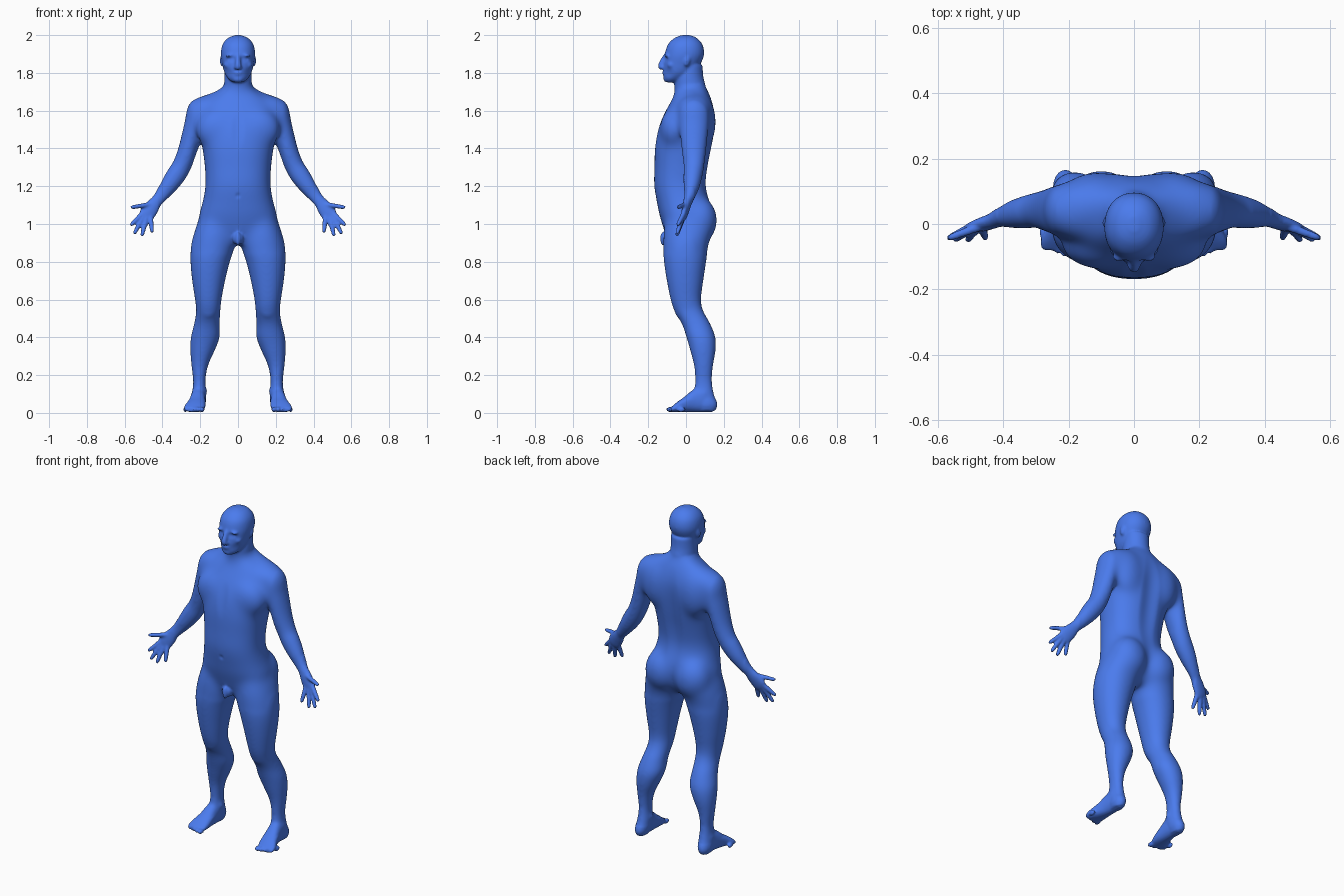
import bpy, bmesh, math
from mathutils import Vector, Matrix

bm = bmesh.new()
X, Y, Z = Vector((1, 0, 0)), Vector((0, 1, 0)), Vector((0, 0, 1))


def spline(rows, steps=5):
    """Catmull-Rom interpolation of parameter rows."""
    out = []
    for i in range(len(rows) - 1):
        p = [rows[max(i - 1, 0)], rows[i], rows[i + 1], rows[min(i + 2, len(rows) - 1)]]
        for k in range(steps):
            t = k / steps
            out.append([0.5 * (2 * b + (c - a) * t + (2 * a - 5 * b + 4 * c - d) * t * t
                               + (3 * b - a - 3 * c + d) * t ** 3) for a, b, c, d in zip(*p)])
    return out + [list(rows[-1])]


def skin(rings, side=1, power=2.0, n=32):
    """Closed tube through rings of (centre, u axis, v axis)."""
    loops = []
    for c, u, v in rings:
        loop = []
        for k in range(n):
            a = 2 * math.pi * k / n
            ca, sa = math.cos(a), math.sin(a)
            p = c + u * math.copysign(abs(ca) ** (2 / power), ca) + v * math.copysign(abs(sa) ** (2 / power), sa)
            loop.append(bm.verts.new((p.x * side, p.y, p.z)))
        loops.append(loop)
    for a, b in zip(loops, loops[1:]):
        for k in range(n):
            bm.faces.new((a[k], a[(k + 1) % n], b[(k + 1) % n], b[k]))
    bm.faces.new(loops[0])
    bm.faces.new(loops[-1])


def stack(rows, side=1, power=2.0):
    """Horizontal sections: z, x0, x1, y0, y1."""
    skin([(Vector(((x0 + x1) / 2, (y0 + y1) / 2, z)), X * (x1 - x0) / 2, Y * (y1 - y0) / 2)
          for z, x0, x1, y0, y1 in spline(rows)], side, power)


def limb(rows, side=1, n=32):
    """Sections square to a path: x, y, z, in-plane radius, depth radius."""
    pts = spline(rows)
    rings = []
    for i, r in enumerate(pts):
        t = Vector(pts[min(i + 1, len(pts) - 1)][:3]) - Vector(pts[max(i - 1, 0)][:3])
        u = t.cross(Y).normalized()
        rings.append((Vector(r[:3]), u * r[3], u.cross(t).normalized() * r[4]))
    skin(rings, side, n=n)


def blob(c, r, side=1, rot=(0, 0, 0)):
    m = Matrix.Translation((c[0] * side, c[1], c[2]))
    for ang, ax in zip(rot, "XYZ"):
        m = m @ Matrix.Rotation(math.radians(ang * (1 if ax == "X" else side)), 4, ax)
    bmesh.ops.create_uvsphere(bm, u_segments=24, v_segments=16, radius=1,
                              matrix=m @ Matrix.Diagonal((*r, 1)))


# torso
stack([(z, -w, w, a, b) for z, w, a, b in [
    (.90, .10, -.09, .08), (.97, .185, -.117, .11), (1.05, .207, -.142, .13), (1.1, .193, -.152, .13),
    (1.2, .174, -.17, .108), (1.3, .177, -.168, .12), (1.4, .189, -.166, .14), (1.5, .2, -.15, .152),
    (1.58, .205, -.118, .154), (1.64, .185, -.085, .142), (1.685, .13, -.062, .127), (1.715, .08, -.052, .112)]],
    power=2.3)
# neck
stack([(1.62, -.1, .1, -.07, .13), (1.68, -.087, .087, -.062, .122), (1.73, -.075, .075, -.062, .105),
       (1.78, -.072, .072, -.06, .092), (1.84, -.07, .07, -.04, .088)])
# head
stack([(z, -w, w, a, b) for z, w, a, b in [
    (1.75, .025, -.108, -.06), (1.765, .048, -.116, -.01), (1.80, .071, -.12, .04), (1.85, .084, -.118, .078),
    (1.90, .091, -.112, .096), (1.95, .082, -.096, .087), (1.984, .054, -.062, .058), (2.0, .014, -.022, .022)]],
    power=2.15)
# nose, lips, chin
limb([(0, -.106, 1.892, .013, .014), (0, -.12, 1.864, .014, .017), (0, -.133, 1.836, .017, .016),
      (0, -.124, 1.822, .017, .012)], n=16)
blob((0, -.113, 1.803), (.026, .014, .006))
blob((0, -.112, 1.793), (.022, .013, .006))
blob((0, -.104, 1.768), (.028, .016, .017))
# groin
blob((0, -.10, .925), (.03, .03, .035))
blob((0, -.122, .922), (.014, .015, .036))

for s in (1, -1):
    # brow, nostril, cheekbone, ear
    blob((.033, -.094, 1.893), (.036, .019, .010), s, (0, 8, -18))
    blob((.015, -.12, 1.828), (.009, .013, .009), s)
    blob((.05, -.075, 1.842), (.026, .026, .022), s)
    blob((.086, .006, 1.864), (.010, .016, .030), s, (-12, 0, 12))
    # chest, shoulder blade, buttock
    blob((.10, -.062, 1.50), (.125, .078, .115), s)
    blob((.115, .095, 1.54), (.10, .065, .14), s)
    blob((.10, .07, 1.02), (.108, .098, .125), s)
    # trapezius and deltoid
    limb([(.03, .06, 1.70, .05, .05), (.11, .055, 1.655, .05, .065), (.19, .05, 1.62, .057, .075)], s)
    # arm and palm
    limb([(.12, .04, 1.61, .065, .095), (.187, .042, 1.594, .083, .09), (.228, .042, 1.52, .058, .079),
          (.265, .042, 1.39, .053, .065), (.297, .042, 1.31, .051, .055), (.327, .037, 1.26, .053, .051),
          (.365, .03, 1.205, .047, .044), (.405, .02, 1.15, .036, .031), (.43, .01, 1.12, .033, .024),
          (.458, 0, 1.085, .04, .021), (.482, -.009, 1.052, .042, .017), (.495, -.015, 1.034, .034, .013)], s)
    # fingers and thumb
    for a, b in [((.50, -.01, 1.06), (.569, -.045, .992)), ((.495, -.012, 1.05), (.55, -.049, .947)),
                 ((.483, -.013, 1.04), (.509, -.05, .936)), ((.464, -.01, 1.045), (.454, -.044, .954)),
                 ((.45, 0, 1.105), (.569, -.044, 1.088))]:
        a, b = Vector(a), Vector(b)
        limb([(*a.lerp(b, t), r, r) for t, r in
              [(0, .014), (.35, .013), (.65, .012), (.9, .0105), (1, .006)]], s, 16)
    # leg
    stack([(1.06, .04, .195, -.10, .12), (1.01, .02, .215, -.112, .132), (.95, .012, .235, -.121, .136),
           (.88, .016, .249, -.122, .118), (.8, .043, .252, -.117, .107), (.7, .068, .243, -.102, .092),
           (.6, .087, .228, -.082, .08), (.54, .093, .222, -.062, .092), (.47, .097, .233, -.022, .13),
           (.4, .097, .25, .002, .156), (.33, .123, .253, .022, .157), (.25, .158, .247, .042, .144),
           (.17, .172, .238, .048, .138), (.1, .168, .243, .043, .149), (.045, .172, .248, .05, .166),
           (.012, .185, .238, .065, .155)], s, 2.1)
    # kneecap and ankle bones
    blob((.157, -.033, .56), (.045, .03, .06), s)
    blob((.235, .095, .10), (.014, .02, .02), s)
    blob((.175, .085, .115), (.014, .02, .02), s)
    # foot
    skin([(Vector((x, y, (t + .005) / 2)), X * w, Z * (t - .005) / 2) for y, x, w, t in spline([
        (.14, .21, .03, .08), (.09, .21, .037, .13), (.04, .213, .041, .125), (-.01, .22, .048, .085),
        (-.05, .23, .055, .055), (-.072, .234, .05, .036), (-.08, .235, .04, .028)])], s, 2.3)
    for k in range(5):
        blob((.191 + .022 * k, -.082 + .007 * k * k / 2, .018), (.014 - .001 * k, .023, .014), s)

bmesh.ops.recalc_face_normals(bm, faces=bm.faces)
mesh = bpy.data.meshes.new("body")
bm.to_mesh(mesh)
bm.free()
body = bpy.data.objects.new("body", mesh)
bpy.context.collection.objects.link(body)

# fuse the parts into one skin
rm = body.modifiers.new("fuse", 'REMESH')
rm.mode = 'VOXEL'
rm.voxel_size = .006
dg = bpy.context.evaluated_depsgraph_get()
fused = bpy.data.meshes.new_from_object(body.evaluated_get(dg))
body.modifiers.clear()
body.data = fused
bm = bmesh.new()
bm.from_mesh(fused)


def push(c, r, offset):
    """Soft dent or bulge."""
    for v in bm.verts:
        d = sum(((v.co[i] - c[i]) / r[i]) ** 2 for i in range(3))
        if d < 1:
            v.co += Vector(offset) * (1 - d) ** 2


def relax(verts, times):
    for i in range(times):
        bmesh.ops.smooth_vert(bm, verts=verts, factor=.5, use_axis_x=True, use_axis_y=True, use_axis_z=True)


# blend trunk most, limbs less, hands, feet and face lightly
soft = [v for v in bm.verts if abs(v.co.x) < .42 and .07 < v.co.z < 1.74
        and not (abs(v.co.x) < .034 and v.co.y < -.085 and v.co.z < .965)]
relax([v for v in soft if abs(v.co.x) < .24 and v.co.z > .84], 90)
relax(soft, 22)
# spine, navel, breastbone, eye sockets, eyelids, cheeks
push((0, .14, 1.36), (.07, .1, .34), (0, -.014, 0))
push((0, -.17, 1.15), (.018, .04, .02), (0, .006, 0))
push((0, -.15, 1.50), (.04, .06, .13), (0, .005, 0))
for s in (1, -1):
    push((.034 * s, -.11, 1.873), (.028, .05, .02), (0, .011, 0))
    push((.034 * s, -.1, 1.871), (.018, .04, .011), (0, -.006, 0))
    push((.057 * s, -.10, 1.80), (.04, .05, .035), (-.003 * s, .005, 0))
relax([v for v in bm.verts if v.co.z > 1.72], 2)
relax(bm.verts, 2)
for f in bm.faces:
    f.smooth = True
bm.to_mesh(fused)
bm.free()
fused.name = "body"

# blue skin
blue = bpy.data.materials.new("blue")
blue.diffuse_color = (.07, .2, .85, 1)
fused.materials.clear()
fused.materials.append(blue)
